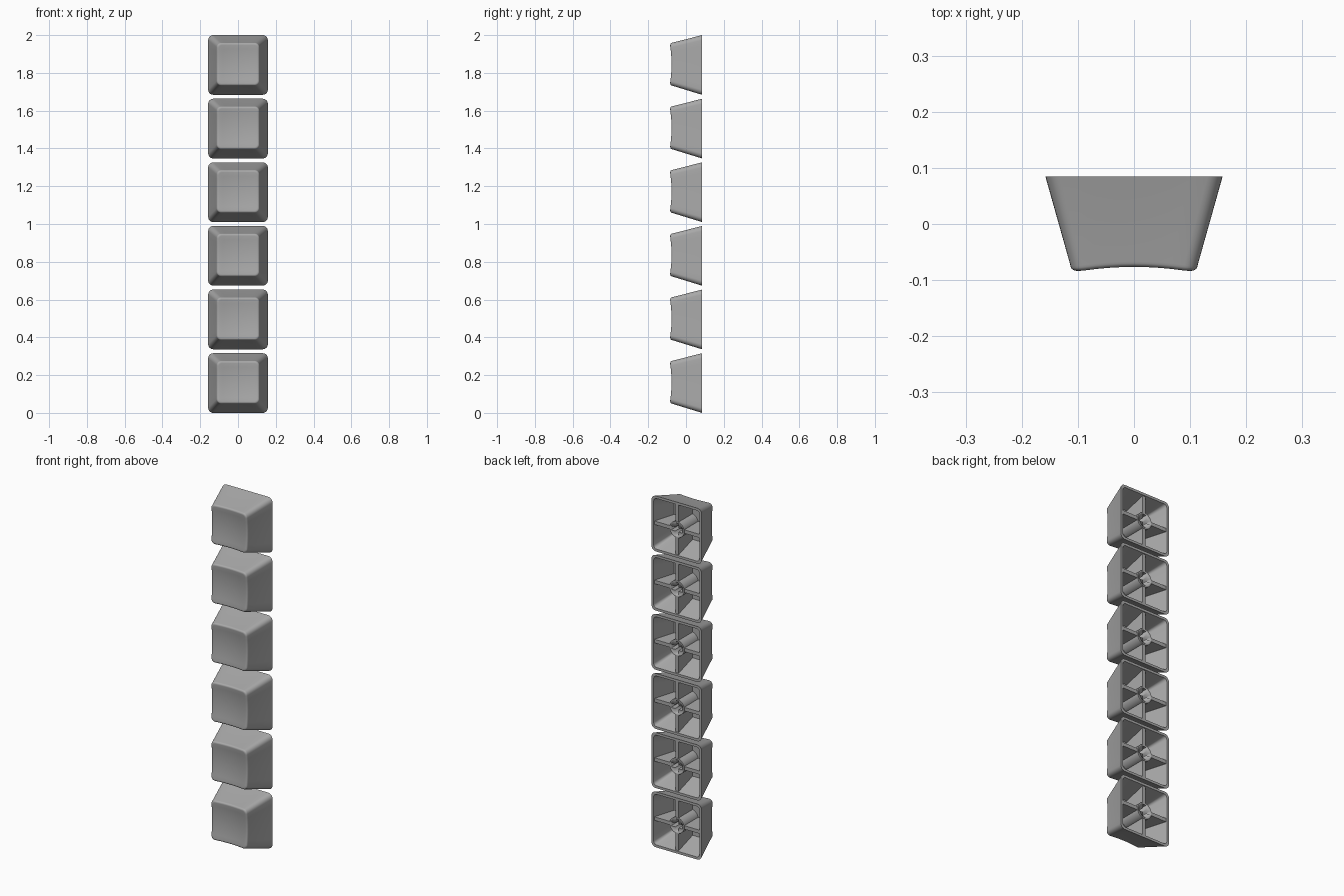
import bpy, bmesh, math

if "Cube" in bpy.data.objects:
    bpy.data.objects.remove(bpy.data.objects["Cube"])

COUNT, HALF, BACK = 6, 0.158, 0.085
PITCH = (2 - 2 * HALF) / (COUNT - 1)

grey = bpy.data.materials.new("mid_grey")
grey.diffuse_color = (0.4, 0.4, 0.4, 1)
grey.use_nodes = True
grey.node_tree.nodes["Principled BSDF"].inputs["Base Color"].default_value = grey.diffuse_color


def make_object(name, bm, angle=35):
    bmesh.ops.recalc_face_normals(bm, faces=bm.faces)
    mesh = bpy.data.meshes.new(name)
    bm.to_mesh(mesh)
    bm.free()
    mesh.materials.append(grey)
    ob = bpy.data.objects.new(name, mesh)
    ob.location.z = HALF
    bpy.context.collection.objects.link(ob)
    bpy.ops.object.select_all(action='DESELECT')
    ob.select_set(True)
    bpy.context.view_layer.objects.active = ob
    bpy.ops.object.shade_smooth_by_angle(angle=math.radians(angle))
    return ob


def stack(ob):
    mod = ob.modifiers.new("column", 'ARRAY')
    mod.count = COUNT
    mod.use_relative_offset = False
    mod.use_constant_offset = True
    mod.constant_offset_displace = (0, 0, PITCH)


def rounded_square(half, radius, sides=8, corner=6):
    """Outline points with subdivided straight sides and round corners."""
    pts, s = [], half - radius
    for q in range(4):
        c, n = math.cos(q * math.pi / 2), math.sin(q * math.pi / 2)
        side = [(half, -s + 2 * s * i / sides) for i in range(sides)]
        arc = [(s + radius * math.cos(a), s + radius * math.sin(a))
               for a in (i * math.pi / 2 / corner for i in range(corner))]
        pts += [(x * c - z * n, x * n + z * c) for x, z in side + arc]
    return pts


def side_half(y):
    return HALF - (BACK - y) * 0.295


def dish(x, z):
    return -0.068 - 0.009 * (x * x + z * z) / 0.105 ** 2


def add_loop(bm, half, radius, y_rule, rise):
    return [bm.verts.new((x, y_rule(x, z), z + rise))
            for x, z in rounded_square(half, radius)]


def prism(bm, outline, y0, y1):
    a = [bm.verts.new((x, y0, z)) for x, z in outline]
    b = [bm.verts.new((x, y1, z)) for x, z in outline]
    bm.faces.new(a)
    bm.faces.new(b[::-1])
    for i in range(len(a)):
        j = (i + 1) % len(a)
        bm.faces.new((a[i], b[i], b[j], a[j]))


# Hollow shell: cavity, rim, sloped walls, rounded edge and dished face
bm = bmesh.new()
WALL, CEILING, RISE = 0.014, -0.045, 0.004
loops = [add_loop(bm, side_half(CEILING) - WALL, 0.012, lambda x, z: CEILING, RISE),
         add_loop(bm, HALF - WALL, 0.018, lambda x, z: BACK, 0),
         add_loop(bm, HALF, 0.027, lambda x, z: BACK, 0)]
EDGE = 0.012
for i in range(6):
    a = i * math.pi / 10
    inset, depth = EDGE * (1 - math.cos(a)), EDGE * (1 - math.sin(a))
    loops.append(add_loop(bm, 0.1135 - inset, 0.024 - inset * 0.5,
                          lambda x, z, d=depth: dish(x, z) + d, RISE))
for f in (0.8, 0.6, 0.4, 0.2):
    loops.append(add_loop(bm, 0.1015 * f, 0.018 * f, dish, RISE))
for a, b in zip(loops, loops[1:]):
    for i in range(len(a)):
        j = (i + 1) % len(a)
        bm.faces.new((a[i], a[j], b[j], b[i]))
bm.faces.new(loops[0])
centre = bm.verts.new((0, dish(0, 0), RISE))
last = loops[-1]
for i in range(len(last)):
    bm.faces.new((last[i], last[(i + 1) % len(last)], centre))
stack(make_object("key_shell", bm))

# Four tapered ribs from the stem to the walls
bm = bmesh.new()
RIB, RIB_BACK, DEEP = 0.01, BACK - 0.005, CEILING - 0.004
for q in range(4):
    c, n = round(math.cos(q * math.pi / 2)), round(math.sin(q * math.pi / 2))
    profile = [(0.04, RIB_BACK), (side_half(RIB_BACK) - 0.01, RIB_BACK),
               (side_half(DEEP) - 0.01, DEEP), (0.04, DEEP)]
    rings = [[bm.verts.new((r * c - w * n, y, r * n + w * c)) for r, y in profile]
             for w in (-RIB, RIB)]
    bm.faces.new(rings[0])
    bm.faces.new(rings[1][::-1])
    for i in range(4):
        j = (i + 1) % 4
        bm.faces.new((rings[0][i], rings[1][i], rings[1][j], rings[0][j]))
stack(make_object("ribs", bm))

# Round stem with a cross-shaped socket
bm = bmesh.new()
prism(bm, [(0.046 * math.cos(i * math.pi / 16), 0.046 * math.sin(i * math.pi / 16))
           for i in range(32)], BACK - 0.003, DEEP)
stem = make_object("stem", bm)
bm = bmesh.new()
LONG, SHORT = 0.036, 0.011
cross = []
for q in range(4):
    c, n = round(math.cos(q * math.pi / 2)), round(math.sin(q * math.pi / 2))
    cross += [(x * c - z * n, x * n + z * c)
              for x, z in ((LONG, -SHORT), (LONG, SHORT), (SHORT, SHORT))]
prism(bm, cross, BACK + 0.02, BACK - 0.09)
cutter = make_object("socket_cutter", bm)
cutter.hide_render = True
cutter.hide_set(True)
cut = stem.modifiers.new("socket", 'BOOLEAN')
cut.operation = 'DIFFERENCE'
cut.solver = 'EXACT'
cut.object = cutter
stack(stem)
